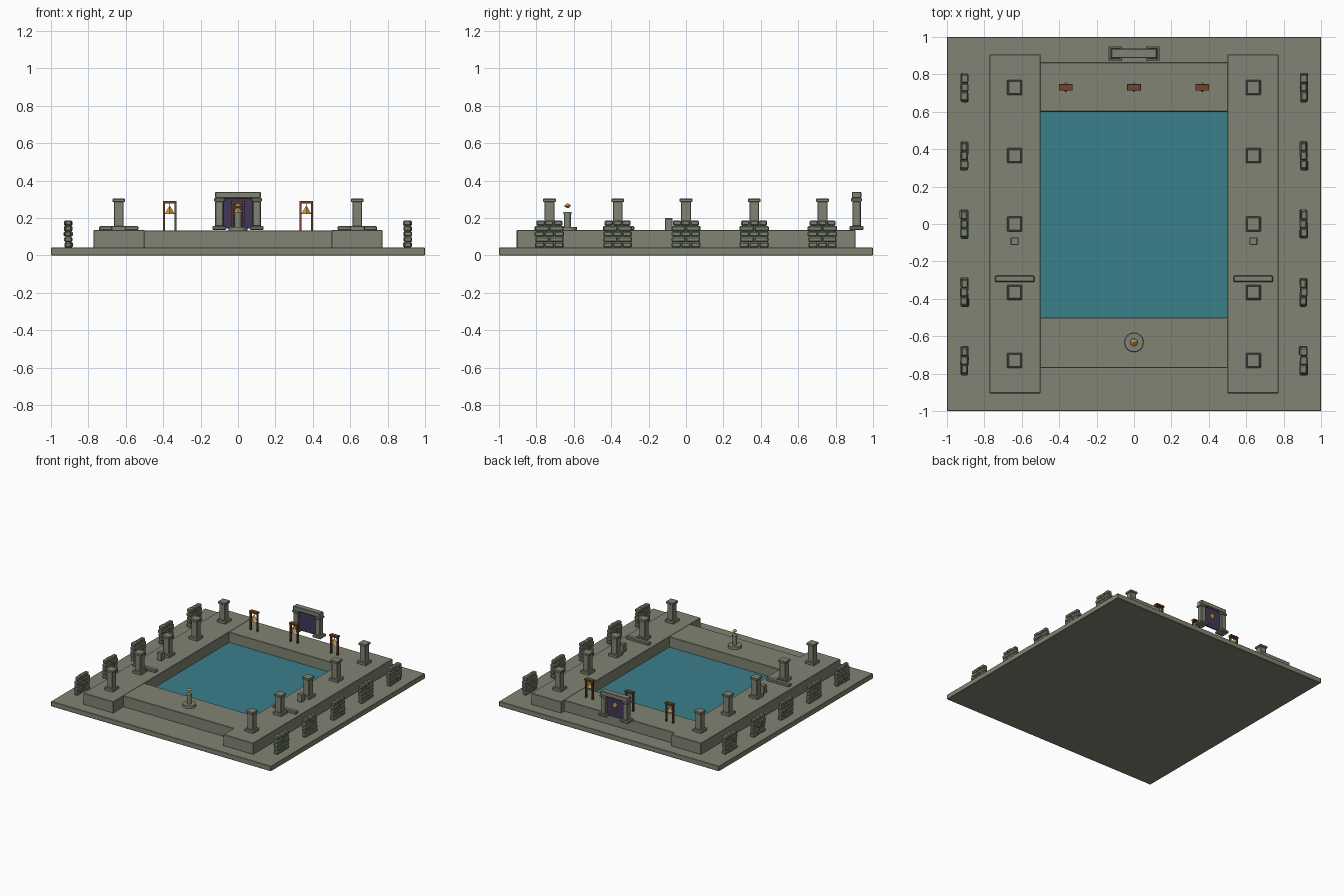
import bpy, bmesh, math, random
from mathutils import Matrix

if "Cube" in bpy.data.objects:
    bpy.data.objects.remove(bpy.data.objects["Cube"])
random.seed(4)


def mat(name, rgb):
    m = bpy.data.materials.new(name)
    m.diffuse_color = (*rgb, 1)
    m.use_nodes = True
    m.node_tree.nodes["Principled BSDF"].inputs["Base Color"].default_value = m.diffuse_color
    return m


STONE = mat("grey green stone", (0.215, 0.23, 0.17))
ROCK = mat("mossy stone", (0.19, 0.225, 0.155))
WATER = mat("teal water", (0.043, 0.215, 0.265))
WOOD = mat("red brown wood", (0.17, 0.055, 0.025))
GOLD = mat("gold", (0.65, 0.36, 0.06))
VEIL = mat("dark purple", (0.055, 0.04, 0.10))


def finish(name, bm, m, smooth=False):
    bmesh.ops.recalc_face_normals(bm, faces=bm.faces)
    me = bpy.data.meshes.new(name)
    bm.to_mesh(me)
    bm.free()
    me.materials.append(m)
    o = bpy.data.objects.new(name, me)
    bpy.context.collection.objects.link(o)
    if smooth:
        bpy.ops.object.select_all(action='DESELECT')
        o.select_set(True)
        bpy.context.view_layer.objects.active = o
        bpy.ops.object.shade_smooth_by_angle(angle=math.radians(35))
    return o


def add_box(bm, x0, x1, y0, y1, z0, z1, bevel=0.0):
    t = Matrix.Translation(((x0 + x1) / 2, (y0 + y1) / 2, (z0 + z1) / 2))
    s = Matrix.Diagonal((x1 - x0, y1 - y0, z1 - z0, 1))
    vs = bmesh.ops.create_cube(bm, size=1, matrix=t @ s)["verts"]
    if bevel:
        es = list({e for v in vs for e in v.link_edges})
        bmesh.ops.bevel(bm, geom=es, offset=bevel, segments=1, affect='EDGES')


def boxes(name, m, specs, bevel=0.0):
    bm = bmesh.new()
    for s in specs:
        add_box(bm, *s, bevel=bevel)
    return finish(name, bm, m)


def cones(name, m, x, y, parts, sides):
    # stacked frusta: (z0, z1, r0, r1)
    bm = bmesh.new()
    for z0, z1, r0, r1 in parts:
        bmesh.ops.create_cone(bm, cap_ends=True, segments=sides, radius1=r0, radius2=r1,
                              depth=z1 - z0, matrix=Matrix.Translation((x, y, (z0 + z1) / 2)))
    return finish(name, bm, m, sides > 8)


# ground slab, walkways and pool
boxes("ground_slab", STONE, [(-1, 1, -1, 1, 0, 0.042)], 0.003)
boxes("front_walkway", STONE, [(-0.505, 0.505, -0.77, -0.5, 0.04, 0.133)], 0.003)
boxes("back_walkway", STONE, [(-0.505, 0.505, 0.6, 0.865, 0.04, 0.133)], 0.003)
for side in (-1, 1):
    a, b = sorted((side * 0.5, side * 0.772))
    boxes("side_walkway", STONE, [(a, b, -0.905, 0.907, 0.04, 0.135)], 0.003)
boxes("pool_water", WATER, [(-0.5, 0.5, -0.5, 0.6, 0.03, 0.048)])

for side in (-1, 1):
    cx = side * 0.638
    for i in range(5):
        cy = (i - 2) * 0.365
        # column with plinth, shaft and cap
        boxes("column", STONE, [
            (cx - 0.04, cx + 0.04, cy - 0.04, cy + 0.04, 0.133, 0.157),
            (cx - 0.026, cx + 0.026, cy - 0.026, cy + 0.026, 0.155, 0.29),
            (cx - 0.034, cx + 0.034, cy - 0.034, cy + 0.034, 0.285, 0.303)], 0.003)
        # broken wall of stacked stones
        bm = bmesh.new()
        wx = side * 0.907
        h = 0.029
        for row in range(5):
            n = 3 if row % 2 == 0 else 2
            half = 0.08 - 0.004 * random.random()
            if row == 4:
                half = 0.07
            w = 2 * half / n
            for k in range(n):
                y0 = cy - half + k * w
                d = 0.019 + random.uniform(-0.003, 0.003)
                sh = random.uniform(-0.003, 0.003)
                z0 = 0.042 + row * h
                add_box(bm, wx - d + sh, wx + d + sh, y0, y0 + w - 0.001,
                        z0, z0 + h, 0.006)
        finish("stone_wall", bm, ROCK)
    # fallen beam and small stone block on the walkway
    boxes("low_beam", STONE, [(cx - 0.105, cx + 0.105, -0.311, -0.276, 0.133, 0.157)], 0.005)
    boxes("small_block", STONE, [(cx - 0.021, cx + 0.021, -0.113, -0.071, 0.133, 0.2)], 0.004)

# doorway behind the pool
parts = [(-0.122, 0.122, 0.887, 0.937, 0.305, 0.34)]
for s in (-1, 1):
    parts += [(s * 0.1 - 0.037, s * 0.1 + 0.037, 0.873, 0.95, 0.137, 0.157),
              (s * 0.1 - 0.022, s * 0.1 + 0.022, 0.889, 0.935, 0.155, 0.29),
              (s * 0.1 - 0.028, s * 0.1 + 0.028, 0.883, 0.941, 0.288, 0.307)]
boxes("doorway_frame", STONE, parts, 0.004)
boxes("doorway_veil", VEIL, [(-0.08, 0.08, 0.907, 0.917, 0.145, 0.307)])
bm = bmesh.new()
bmesh.ops.create_uvsphere(bm, u_segments=8, v_segments=4, radius=0.022,
                          matrix=Matrix.Translation((0, 0.918, 0.245)) @ Matrix.Diagonal((1, 0.5, 1, 1)))
finish("doorway_emblem", bm, GOLD)

# wooden bell frames
for cx in (-0.365, 0, 0.365):
    boxes("bell_frame", WOOD, [
        (cx - 0.036, cx - 0.025, 0.722, 0.74, 0.133, 0.285),
        (cx + 0.025, cx + 0.036, 0.722, 0.74, 0.133, 0.285),
        (cx - 0.037, cx + 0.037, 0.714, 0.748, 0.277, 0.291)], 0.001)
    cones("bell", GOLD, cx, 0.731, [(0.222, 0.264, 0.027, 0.002), (0.26, 0.28, 0.002, 0.002)], 4)

# front pedestal with floating gem
cones("pedestal", STONE, 0, -0.633, [(0.132, 0.153, 0.052, 0.05), (0.15, 0.222, 0.018, 0.018),
                                     (0.218, 0.232, 0.022, 0.022)], 16)
cones("floating_gem", GOLD, 0, -0.633, [(0.254, 0.265, 0.005, 0.019), (0.265, 0.277, 0.019, 0.005)], 8)
